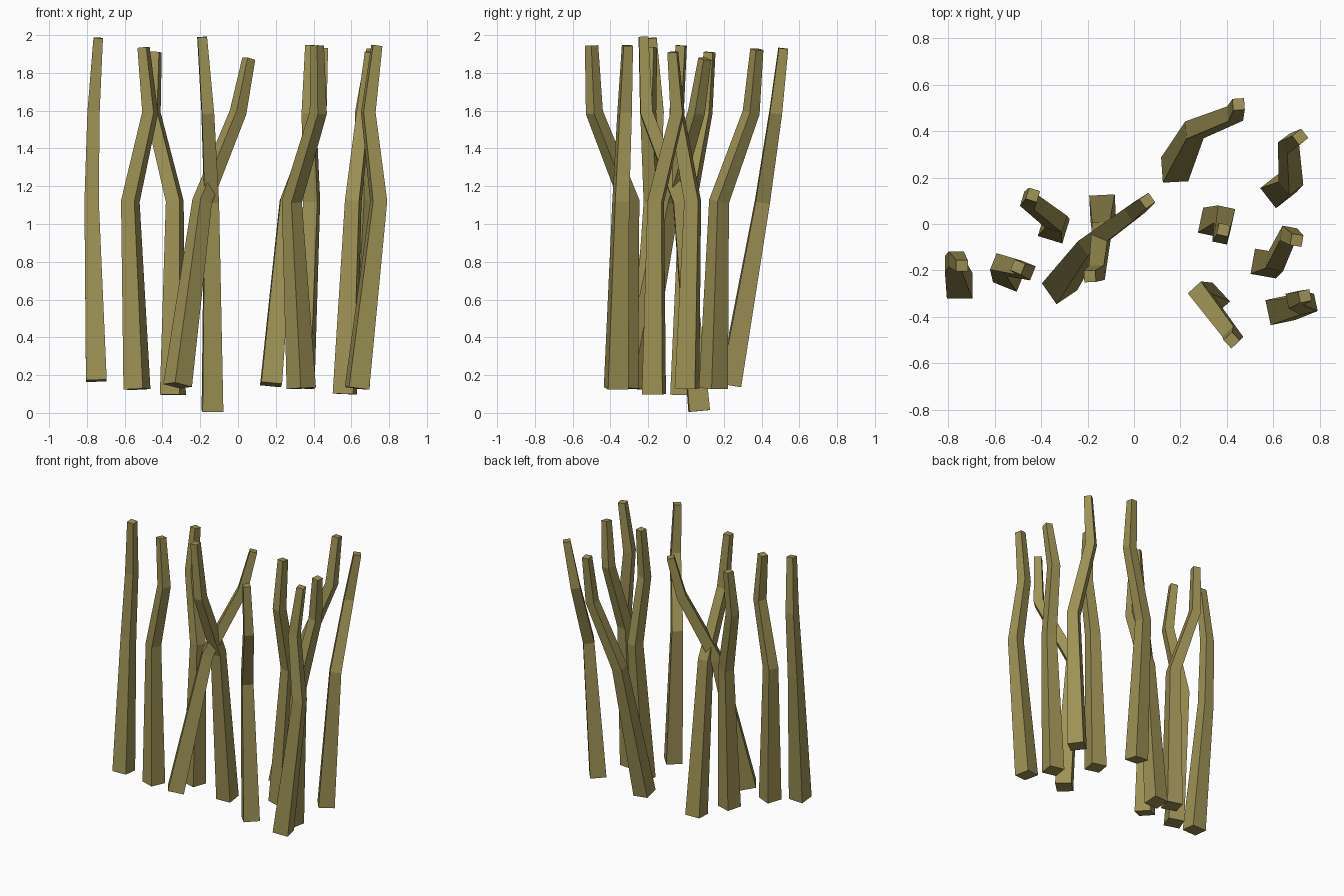
import bpy
import bmesh
from math import radians, cos, sin
from mathutils import Vector

default_cube = bpy.data.objects.get("Cube")
if default_cube:
    bpy.data.objects.remove(default_cube, do_unlink=True)

# Single olive stem colour
olive = bpy.data.materials.new("olive_stem")
olive.use_nodes = True
olive_colour = (0.34, 0.285, 0.09, 1)
olive.diffuse_color = olive_colour
shader = next(n for n in olive.node_tree.nodes if n.type == 'BSDF_PRINCIPLED')
shader.inputs["Base Color"].default_value = olive_colour

# All stems share bend heights and taper
LOWER_BEND, UPPER_BEND = 1.12, 1.59
WIDTHS = (0.11, 0.076, 0.065, 0.05)


def section(bm, centre, tangent, turn, width):
    """Square ring perpendicular to the stem's direction."""
    side = Vector((cos(turn), sin(turn), 0))
    side = (side - tangent * side.dot(tangent)).normalized()
    other = tangent.cross(side)
    half = width / 2
    corners = ((-half, -half), (half, -half), (half, half), (-half, half))
    return [bm.verts.new(centre + side * a + other * b) for a, b in corners]


def stem(name, turn, bottom, top, *plan):
    """Tapered crooked square stem following four plan positions."""
    heights = (bottom, LOWER_BEND, UPPER_BEND, top)
    path = [Vector((x, y, z)) for (x, y), z in zip(plan, heights)]
    steps = [(b - a).normalized() for a, b in zip(path, path[1:])]
    tangents = [steps[0]]
    tangents += [(a + b).normalized() for a, b in zip(steps, steps[1:])]
    tangents.append(steps[-1])

    bm = bmesh.new()
    rings = [section(bm, p, t, radians(turn), w)
             for p, t, w in zip(path, tangents, WIDTHS)]
    for low, high in zip(rings, rings[1:]):
        for i in range(len(low)):
            j = (i + 1) % len(low)
            bm.faces.new((low[i], low[j], high[j], high[i]))
    bm.faces.new(list(reversed(rings[0])))
    bm.faces.new(rings[-1])
    bmesh.ops.recalc_face_normals(bm, faces=bm.faces)

    mesh = bpy.data.meshes.new(name)
    bm.to_mesh(mesh)
    bm.free()
    mesh.materials.append(olive)
    obj = bpy.data.objects.new(name, mesh)
    bpy.context.scene.collection.objects.link(obj)
    return obj


# Left-hand group as seen from the front
stem("stem_far_right", 0, .17, 1.985,
     (-.75, -.265), (-.775, -.175), (-.765, -.15), (-.74, -.18))
stem("stem_right_front", -22, .125, 1.935,
     (-.535, -.22), (-.57, -.175), (-.465, -.2), (-.5, -.185))
stem("stem_right_back", -17, .095, 1.91,
     (-.345, -.015), (-.335, .01), (-.45, .1), (-.435, .125))

# Crossing pair near the middle
stem("stem_crossing", 35, .145, 1.875,
     (-.32, -.27), (-.19, -.085), (0, .055), (.057, .1))
stem("stem_tall", 3, .01, 1.99,
     (-.135, .07), (-.14, -.03), (-.16, -.21), (-.19, -.225))

# Cluster on the opposite side
stem("stem_front", 43, .13, 1.945,
     (.335, -.33), (.285, -.3), (.425, -.485), (.42, -.5))
stem("stem_left_front", 12, .13, 1.945,
     (.63, -.37), (.745, -.345), (.69, -.325), (.735, -.31))
stem("stem_left_middle", -10, .1, 1.91,
     (.565, -.17), (.61, -.16), (.665, -.045), (.7, -.07))
stem("stem_centre_left", -12, .13, 1.945,
     (.34, .005), (.39, .035), (.375, -.05), (.385, -.025))
stem("stem_left_back", 38, .13, 1.925,
     (.62, .145), (.675, .175), (.665, .345), (.715, .375))
stem("stem_back", 4, .15, 1.93,
     (.175, .235), (.26, .405), (.435, .475), (.45, .515))
